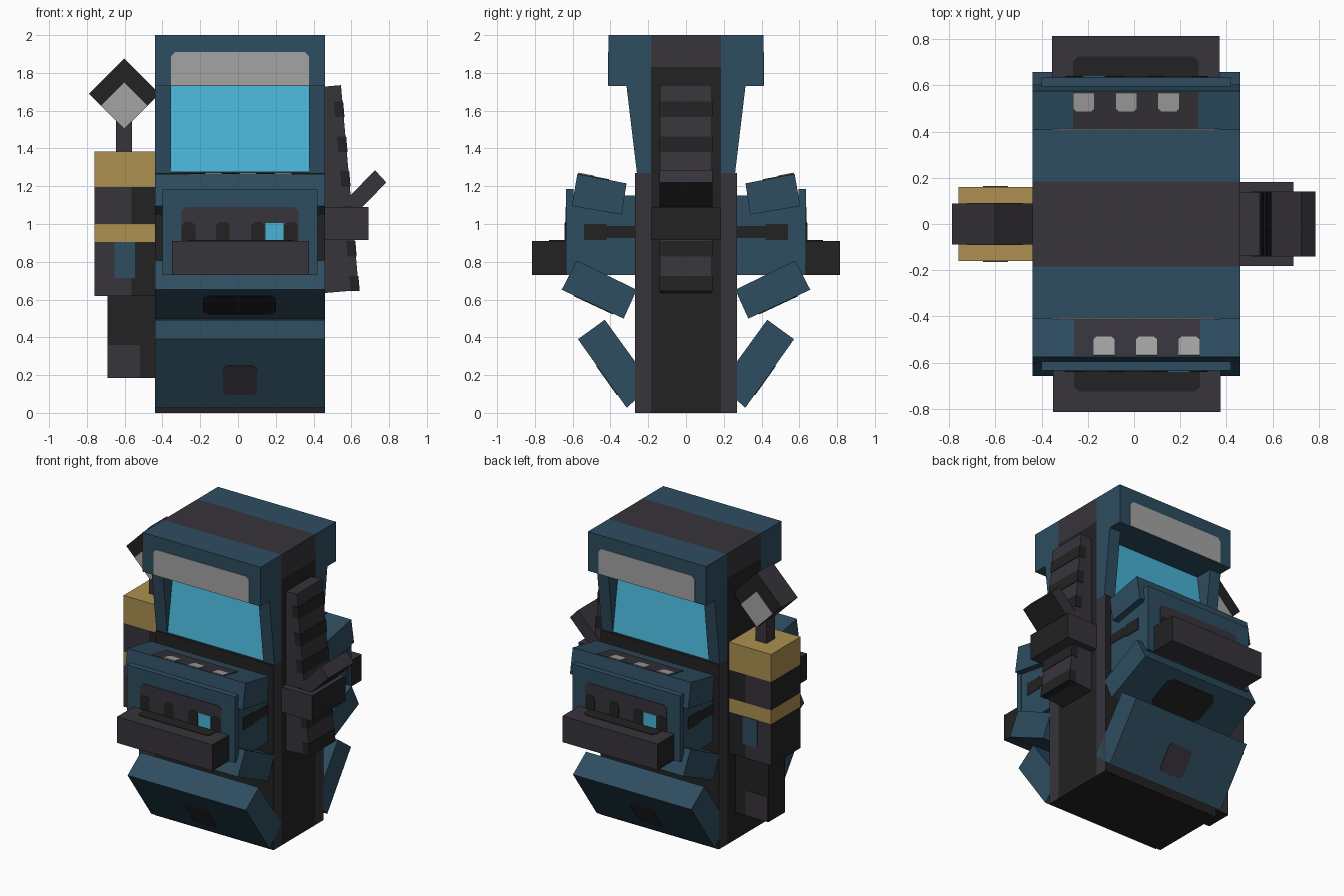
import bpy, bmesh, math
from mathutils import Vector

if "Cube" in bpy.data.objects:
    bpy.data.objects.remove(bpy.data.objects["Cube"])

CX = 0.01            # turning axis of the two-sided cabinet
L, R = -0.44, 0.46   # cabinet width


def lin(c):
    c /= 255
    return c / 12.92 if c <= 0.04045 else ((c + 0.055) / 1.055) ** 2.4


MATS = {}
for key, rgb in {"blue": (46, 77, 96), "charcoal": (55, 52, 59), "black": (34, 34, 34),
                 "cyan": (72, 180, 214), "grey": (164, 164, 164), "ochre": (172, 144, 80)}.items():
    m = bpy.data.materials.new(key)
    m.diffuse_color = (*[lin(c) for c in rgb], 1)
    m.use_nodes = True
    m.node_tree.nodes["Principled BSDF"].inputs["Base Color"].default_value = m.diffuse_color
    MATS[key] = m


def solid(name, ring_a, ring_b, rule):
    """Bridge two matching rings of points; rule is a colour or a function of the face normal."""
    bm = bmesh.new()
    a = [bm.verts.new(p) for p in ring_a]
    b = [bm.verts.new(p) for p in ring_b]
    n = len(a)
    bm.faces.new(a)
    bm.faces.new(b[::-1])
    for i in range(n):
        j = (i + 1) % n
        bm.faces.new((a[j], a[i], b[i], b[j]))
    bmesh.ops.recalc_face_normals(bm, faces=bm.faces)
    me = bpy.data.meshes.new(name)
    used = []
    for f in bm.faces:
        f.normal_update()
        key = rule(f.normal) if callable(rule) else rule
        if key not in used:
            used.append(key)
            me.materials.append(MATS[key])
        f.material_index = used.index(key)
    bm.to_mesh(me)
    bm.free()
    ob = bpy.data.objects.new(name, me)
    bpy.context.collection.objects.link(ob)
    return ob


def prism_y(name, pts, y0, y1, rule):
    """Outline in (x, z) pushed along y."""
    return solid(name, [(x, y0, z) for x, z in pts], [(x, y1, z) for x, z in pts], rule)


def box(name, x0, x1, y0, y1, z0, z1, rule):
    return prism_y(name, [(x0, z0), (x1, z0), (x1, z1), (x0, z1)], y0, y1, rule)


def dark_sides(n):      # charcoal with black left and right ends
    return "black" if abs(n.x) > 0.6 else "charcoal"


def wing_rule(n):       # charcoal only on the left and right ends
    return "charcoal" if abs(n.x) > 0.6 else "black"


def face_rule(n):       # black front and back, charcoal rim
    return "black" if abs(n.y) > 0.6 else "charcoal"


# central spine and its cap
box("spine", L, R, -0.185, 0.185, 0, 1.83, "black")
box("spine_cap", L, R, -0.185, 0.185, 1.83, 2.0, "charcoal")

# each half is described by outward distance d and height z, then turned for the other side
for s, side in ((1, "front"), (-1, "back")):

    def place(x, d, z):
        return (CX + s * (x - CX), -s * d, z)

    def prism(name, pts, x0, x1, rule):
        return solid(f"{side}_{name}", [place(x0, *p) for p in pts], [place(x1, *p) for p in pts], rule)

    def block(name, x0, x1, d0, d1, z0, z1, rule):
        return prism(name, [(d0, z0), (d1, z0), (d1, z1), (d0, z1)], x0, x1, rule)

    def plate(name, p, q, x0, x1, rule, c0=0, c1=0, h=0.004):
        """Thin plate from p to q in (d, z), corners cut by c0 at p and c1 at q."""
        p, q = Vector(p), Vector(q)
        u = (q - p).normalized()
        n = Vector((-u.y, u.x)) * h
        ln = (q - p).length
        out = []
        for t, c, first in ((0, c0, True), (ln, c1, False)):
            e = c if first else -c
            row = [(x0, t + e), (x0 + c, t), (x1 - c, t), (x1, t + e)] if c else [(x0, t), (x1, t)]
            out += row if first else row[::-1]
        rings = [[place(x, *(p + u * t + o)) for x, t in out] for o in (-n, n)]
        return solid(f"{side}_{name}", rings[0], rings[1], rule)

    def along(p, q, t):
        return Vector(p).lerp(Vector(q), t)

    # lower body and screen housing
    block("body_wing", L, R, 0.185, 0.27, 0, 1.27, wing_rule)
    cheek = [(0.185, 1.27), (0.26, 1.27), (0.315, 1.73), (0.185, 1.73)]
    prism("screen_cheek_left", cheek, L, -0.355, "blue")
    prism("screen_cheek_right", cheek, 0.375, R, "blue")
    prism("screen", [(0.185, 1.275), (0.258, 1.275), (0.19, 1.73), (0.185, 1.73)], -0.355, 0.375, "cyan")
    block("head", L, R, 0.185, 0.41, 1.73, 2.0, "blue")
    plate("head_sign", (0.41, 1.91), (0.41, 1.732), -0.355, 0.375, "grey", c0=0.022)

    # tilted control deck with lights
    a, b = (0.315, 1.215), (0.575, 1.265)
    prism("control_deck", [a, b, (0.605, 1.095), (0.34, 1.05)], L, R, "blue")
    plate("deck_panel", along(a, b, 0.36), along(a, b, 0.99), -0.26, 0.285, "charcoal")
    for i in range(3):
        x = -0.13 + 0.184 * i
        plate(f"deck_light_{i + 1}", along(a, b, 0.67), along(a, b, 0.98), x - 0.045, x + 0.045,
              "grey", c0=0.012, h=0.008)

    # dispenser box, face plate and tray
    block("dispenser_box", -0.395, 0.415, 0.26, 0.6, 0.73, 1.15, "blue")
    block("dispenser_face", -0.40, 0.42, 0.595, 0.635, 0.73, 1.185, "blue")
    plate("dispenser_panel", (0.635, 1.09), (0.635, 0.91), -0.30, 0.32, "charcoal", c0=0.02)
    for i, x in enumerate((-0.262, -0.08, 0.105, 0.28)):
        plate(f"dispenser_slot_{i + 1}", (0.635, 1.01), (0.635, 0.91), x - 0.036, x + 0.036,
              "black", c0=0.018, h=0.006)
    plate("dispenser_display", (0.635, 1.005), (0.635, 0.91), 0.145, 0.24, "cyan", h=0.008)
    block("tray", -0.35, 0.375, 0.63, 0.815, 0.73, 0.91, dark_sides)
    plate("tray_inlay", (0.637, 0.91), (0.725, 0.91), -0.26, 0.285, "black", c1=0.02)
    for tag, x0, x1 in (("left", -0.399, -0.394), ("right", 0.414, 0.419)):
        block(f"side_vent_{tag}", x0, x1, 0.27, 0.42, 0.925, 0.99, "black")
        block(f"side_vent_end_{tag}", x0, x1, 0.42, 0.54, 0.915, 1.0, "black")

    # upper flap with slot on its underside
    p, q = (0.658, 0.652), (0.33, 0.499)
    prism("upper_flap", [(0.578, 0.806), p, q, (0.261, 0.652)], L, R, "blue")
    plate("flap_slot", along(p, q, 0.2), along(p, q, 0.83), -0.185, 0.2, "black", c0=0.035, c1=0.035)

    # lower kick flap with patch on its underside
    p, q = (0.572, 0.39), (0.314, 0.027)
    prism("lower_flap", [(0.43, 0.493), p, q, (0.18, 0.148)], L, R, "blue")
    plate("flap_patch", along(p, q, 0.386), along(p, q, 0.81), -0.08, 0.1, "charcoal", c0=0.02, c1=0.02)

# leaning hose with dark bands
top, bot = Vector((0.545, 1.735)), Vector((0.64, 0.65))
prism_y("hose", [(0.43, 1.725), top, bot, (0.45, 0.634)], -0.137, 0.137, "charcoal")
for i in range(6):
    p, q = top.lerp(bot, 0.08 + 0.17 * i), top.lerp(bot, 0.155 + 0.17 * i)
    out, back = Vector((0.004, 0)), Vector((0.045, 0))
    prism_y(f"hose_band_{i + 1}", [p + out, q + out, q - back, p - back], -0.14, 0.14, "black")

# hose clamp and angled lever
box("hose_clamp", 0.44, 0.69, -0.182, 0.182, 0.915, 1.09, dark_sides)
prism_y("lever", [(0.725, 1.285), (0.785, 1.22), (0.62, 1.05), (0.56, 1.115)], -0.14, 0.14,
        lambda n: "black" if n.x > 0.5 and n.z < 0 else "charcoal")

# banded canister
for name, z0, z1, key in (("canister_top", 1.195, 1.385, "ochre"), ("canister_ring", 0.905, 1.0, "ochre")):
    box(name, -0.76, L, -0.16, 0.16, z0, z1, key)
for name, z0, z1 in (("canister_middle", 1.0, 1.195), ("canister_base", 0.62, 0.905)):
    box(name + "_outer", -0.76, -0.565, -0.16, 0.16, z0, z1, dark_sides)
    box(name + "_inner", -0.565, L, -0.16, 0.16, z0, z1, "black")
box("canister_badge", -0.655, -0.545, -0.164, 0.164, 0.715, 0.904, "blue")

# canister foot
box("canister_foot", -0.69, L, -0.09, 0.09, 0.185, 0.62, "black")
box("foot_patch", -0.688, -0.52, -0.094, 0.094, 0.187, 0.36, "charcoal")

# post with diamond-shaped lamp
box("lamp_post", -0.645, -0.56, -0.045, 0.045, 1.385, 1.56, "charcoal")


def diamond(z, r):
    return [(-0.602, z - r), (-0.602 + r, z), (-0.602, z + r), (-0.602 - r, z)]


prism_y("lamp_housing", diamond(1.69, 0.187), -0.088, 0.088, face_rule)
prism_y("lamp_glass", diamond(1.628, 0.122), -0.092, 0.092, "grey")
